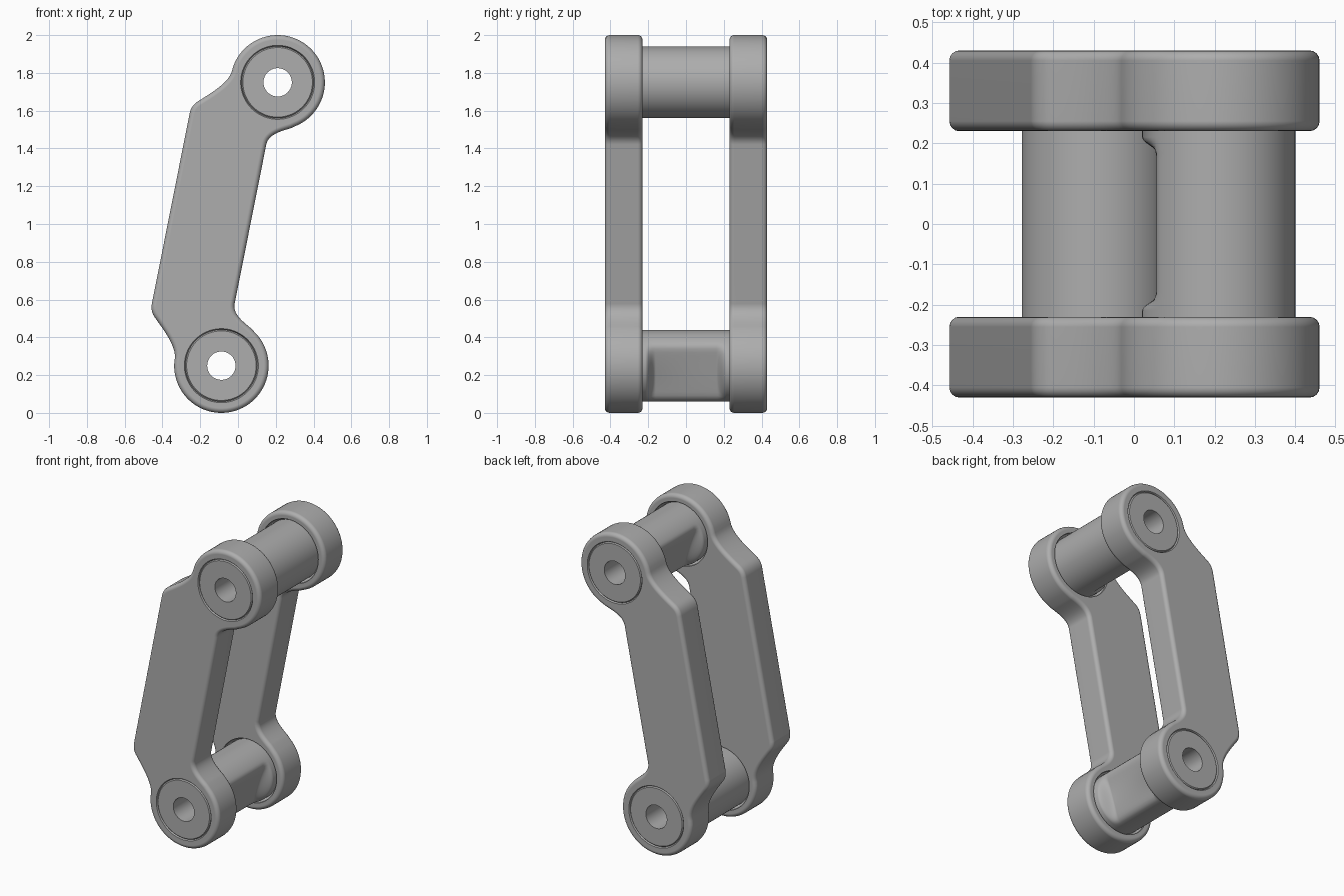
import bpy, bmesh, math
from mathutils import Vector
from mathutils.geometry import interpolate_bezier

cube = bpy.data.objects.get("Cube")
if cube:
    bpy.data.objects.remove(cube, do_unlink=True)

LOWER, UPPER = Vector((-0.088, 0.25)), Vector((0.21, 1.75))
EYE_R, PIN_R, BORE_R = 0.25, 0.19, 0.075
INNER, OUTER = 0.23, 0.43
MID = (LOWER + UPPER) / 2
ALONG = (UPPER - LOWER).normalized()
ACROSS = Vector((ALONG.y, -ALONG.x))
HALF = (UPPER - LOWER).length / 2

# One grey metal for everything
metal = bpy.data.materials.new("grey_metal")
metal.use_nodes = True
metal.diffuse_color = (0.42, 0.42, 0.42, 1)
metal.node_tree.nodes["Principled BSDF"].inputs["Base Color"].default_value = (0.42, 0.42, 0.42, 1)


def make_object(name, bm):
    bmesh.ops.recalc_face_normals(bm, faces=bm.faces)
    mesh = bpy.data.meshes.new(name)
    bm.to_mesh(mesh)
    bm.free()
    mesh.materials.append(metal)
    obj = bpy.data.objects.new(name, mesh)
    bpy.context.collection.objects.link(obj)
    return obj


def activate(obj):
    bpy.ops.object.select_all(action='DESELECT')
    obj.select_set(True)
    bpy.context.view_layer.objects.active = obj


def loft(name, centre, stations, radius_at, closed, sides=72):
    """Rings along y, joined end to start (tube) or capped (solid)."""
    bm = bmesh.new()
    rings = []
    for y, r in stations:
        ring = []
        for i in range(sides):
            a = math.tau * i / sides
            rr = radius_at(a, y, r)
            ring.append(bm.verts.new((centre.x + rr * math.cos(a), y, centre.y + rr * math.sin(a))))
        rings.append(ring)
    pairs = list(zip(rings, rings[1:]))
    if closed:
        pairs.append((rings[-1], rings[0]))
    else:
        bm.faces.new(rings[0])
        bm.faces.new(rings[-1])
    for a, b in pairs:
        for i in range(sides):
            j = (i + 1) % sides
            bm.faces.new((a[i], a[j], b[j], b[i]))
    return make_object(name, bm)


def curve(points, steps):
    return [Vector(p[:2]) for p in interpolate_bezier(*[Vector((*p, 0)) for p in points], steps)]


# Side plate outline: lower half in link space, then mirrored to the upper half
half = curve([(0.005, -0.43), (0.005, -0.485), (0.067, -0.514), (0.117, -0.541)], 12)
for i in range(1, 48):
    a = math.radians(62 - 238 * i / 48)
    half.append(Vector((EYE_R * math.cos(a), -HALF + EYE_R * math.sin(a))))
half += curve([(-0.249, -0.779), (-0.25, -0.715), (-0.335, -0.64), (-0.391, -0.587)], 14)
half += curve([(-0.391, -0.587), (-0.41, -0.57), (-0.424, -0.55), (-0.425, -0.515)], 8)[1:]
outline = half + [Vector((p.x, -p.y)) for p in reversed(half)]

bm = bmesh.new()
ring = []
for p in outline:
    q = MID + ACROSS * p.x + ALONG * p.y
    ring.append(bm.verts.new((q.x, INNER, q.y)))
face = bm.faces.new(ring)
extruded = bmesh.ops.extrude_face_region(bm, geom=[face])["geom"]
bmesh.ops.translate(bm, vec=(0, OUTER - INNER, 0),
                    verts=[v for v in extruded if isinstance(v, bmesh.types.BMVert)])
plates = make_object("side_plates", bm)

# Rounded rims
bevel = plates.modifiers.new("rounded_rim", 'BEVEL')
bevel.width, bevel.segments = 0.025, 4
bevel.limit_method, bevel.angle_limit = 'ANGLE', math.radians(60)

# Pin seats with flared mouths
cutters = []
for name, centre in (("lower", LOWER), ("upper", UPPER)):
    seat = loft(name + "_seat_cutter", centre,
                [(INNER - 0.02, 0.205), (INNER + 0.012, 0.203), (INNER + 0.03, 0.188),
                 (OUTER - 0.012, 0.188), (OUTER + 0.003, 0.198), (OUTER + 0.02, 0.198)],
                lambda a, y, r: r, False)
    seat.hide_render = True
    cut = plates.modifiers.new(name + "_seat", 'BOOLEAN')
    cut.operation, cut.solver, cut.object = 'DIFFERENCE', 'EXACT', seat
    cutters.append(seat)

activate(plates)
for mod in list(plates.modifiers):
    bpy.ops.object.modifier_apply(modifier=mod.name)
for seat in cutters:
    bpy.data.objects.remove(seat, do_unlink=True)
bpy.ops.object.shade_smooth_by_angle(angle=math.radians(35))

# Matching plate on the front side
mirror = plates.modifiers.new("front_plate", 'MIRROR')
mirror.use_axis = (False, True, False)
plates.modifiers.new("clean_shading", 'WEIGHTED_NORMAL').keep_sharp = True


# Hollow pins with a scooped flat between the plates
def pin(name, centre, flat_angle):
    depth, soft = 0.12, 24

    def radius_at(a, y, r):
        c = math.cos(a - flat_angle)
        if r < PIN_R or c <= 0.05:
            return r
        t = min(1, max(0, (0.215 - abs(y)) / 0.055))
        t = t * t * (3 - 2 * t)
        cut_r = (r ** -soft + (depth / c) ** -soft) ** (-1 / soft)
        return r + t * (cut_r - r)

    end = OUTER - 0.001
    scoop = [0.215 - 0.055 * i / 8 for i in range(9)]
    side = [(end, BORE_R), (end, PIN_R - 0.006), (end - 0.006, PIN_R)] + [(y, PIN_R) for y in scoop]
    obj = loft(name, centre, side + [(-y, r) for y, r in reversed(side)], radius_at, True)
    activate(obj)
    bpy.ops.object.shade_smooth_by_angle(angle=math.radians(35))


pin("lower_pin", LOWER, math.radians(-18))
pin("upper_pin", UPPER, math.radians(198))
